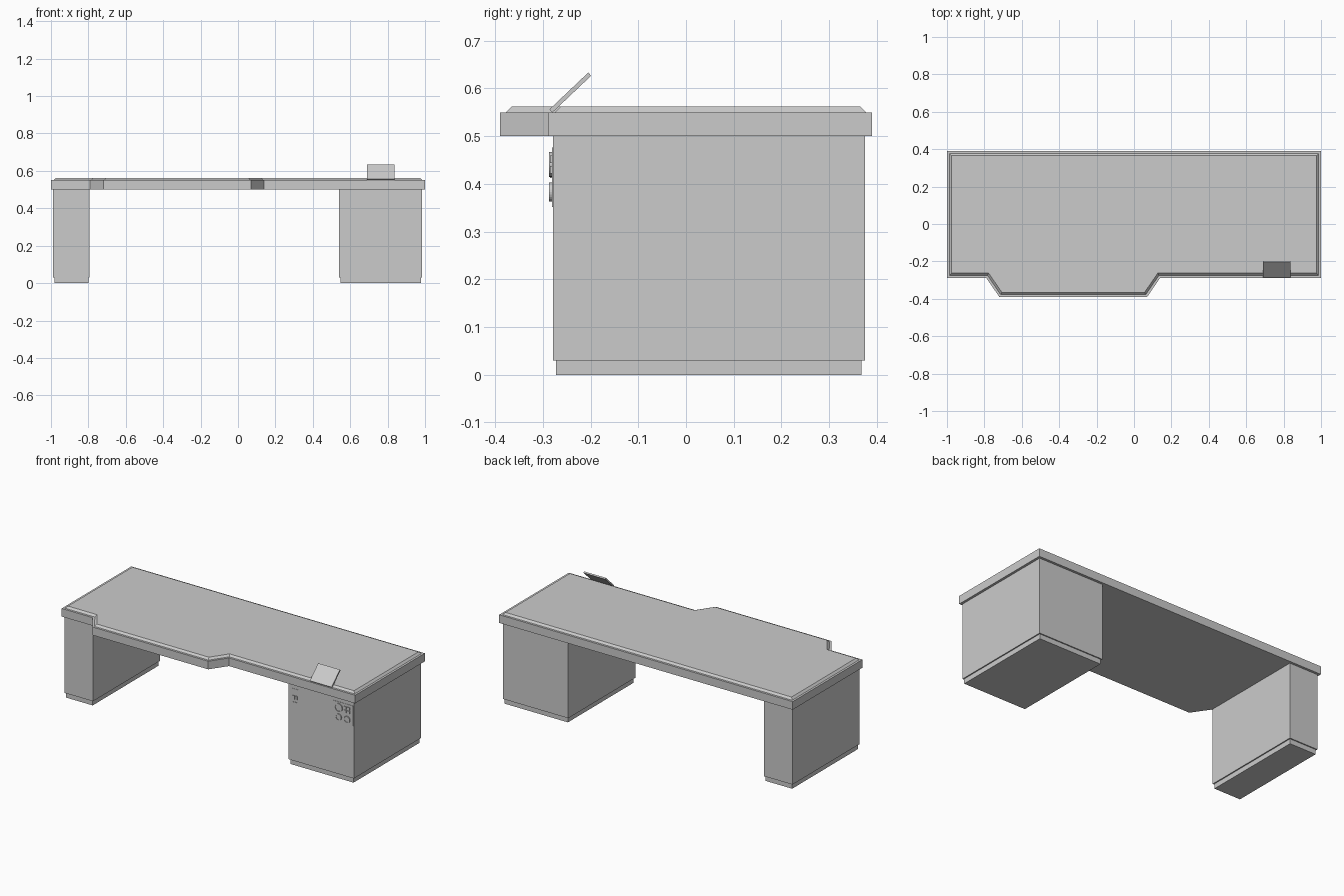
import bpy, bmesh, math

if "Cube" in bpy.data.objects:
    bpy.data.objects.remove(bpy.data.objects["Cube"])


def finish(name, bm, loc=(0, 0, 0), rot=(0, 0, 0)):
    bmesh.ops.recalc_face_normals(bm, faces=bm.faces)
    me = bpy.data.meshes.new(name)
    bm.to_mesh(me)
    bm.free()
    ob = bpy.data.objects.new(name, me)
    ob.location, ob.rotation_euler = loc, rot
    bpy.context.collection.objects.link(ob)
    return ob


def box(name, x0, x1, y0, y1, z0, z1, rot=(0, 0, 0)):
    bm = bmesh.new()
    bmesh.ops.create_cube(bm, size=1)
    bmesh.ops.scale(bm, vec=(x1 - x0, y1 - y0, z1 - z0), verts=bm.verts)
    return finish(name, bm, ((x0 + x1) / 2, (y0 + y1) / 2, (z0 + z1) / 2), rot)


def inset_to(bm, face, thickness, z):
    bmesh.ops.inset_region(bm, faces=[face], thickness=thickness,
                           use_even_offset=True, use_boundary=True)
    for v in face.verts:
        v.co.z = z


# Table top: one outline with a stepped and chamfered upper edge
outline = [(-1, .39), (-1, -.288), (-.79, -.288), (-.72, -.39),
           (.07, -.39), (.14, -.288), (1, -.288), (1, .39)]
bm = bmesh.new()
bottom = bm.faces.new([bm.verts.new((x, y, .5)) for x, y in outline])
ext = bmesh.ops.extrude_face_region(bm, geom=[bottom], use_keep_orig=True)
top = [g for g in ext['geom'] if isinstance(g, bmesh.types.BMFace)][0]
for v in top.verts:
    v.co.z = .55
bmesh.ops.recalc_face_normals(bm, faces=bm.faces)
inset_to(bm, top, .013, .55)
inset_to(bm, top, .012, .562)
finish("table_top", bm)

# Pedestals with recessed plinths
for side, x0, x1 in (("left", -.988, -.793), ("right", .54, .985)):
    box(side + "_pedestal", x0, x1, -.279, .375, .03, .5)
    box(side + "_plinth", x0 + .007, x1 - .007, -.272, .368, 0, .03)

FRONT = -.279


# Round dial: ring collar with a raised inner cap
def dial(name, x, z, r):
    bm = bmesh.new()
    prof = [(r, .003), (r, -.006), (r * .8, -.006), (r * .8, -.003), (0, -.003)]
    vs = [bm.verts.new((a, d, 0)) for a, d in prof]
    es = [bm.edges.new(p) for p in zip(vs, vs[1:])]
    bmesh.ops.spin(bm, geom=vs + es, cent=(0, 0, 0), axis=(0, 1, 0),
                   angle=math.tau, steps=24, use_duplicate=False)
    bmesh.ops.remove_doubles(bm, verts=bm.verts, dist=1e-5)
    finish(name, bm, (x, FRONT - .002, z))


# Right control panel: three dials and a block of four buttons
box("dial_panel", .845, .981, FRONT - .002, FRONT + .002, .352, .476)
for i, (x, z, r) in enumerate(((.884, .441, .026), (.884, .383, .02), (.941, .383, .02))):
    dial(f"dial_{i}", x, z, r)
for i in range(4):
    x, z = .929 + .022 * (i % 2), .43 + .022 * (i // 2)
    box(f"button_{i}", x - .008, x + .008, FRONT - .006, FRONT, z - .008, z + .008)

# Left switch panel on the same pedestal
box("switch_panel", .56, .612, FRONT - .002, FRONT + .002, .365, .475)
box("switch_slot", .572, .600, FRONT - .005, FRONT, .385, .395)
for i in range(2):
    x = .571 + .017 * i
    box(f"switch_{i}", x, x + .013, FRONT - .006, FRONT, .412, .434)

# Tilted screen plate standing at the front edge
box("screen_plate", .69, .838, -.2425 - .056, -.2425 + .056,
    .5915 - .0045, .5915 + .0045, rot=(math.radians(43.5), 0, 0))
